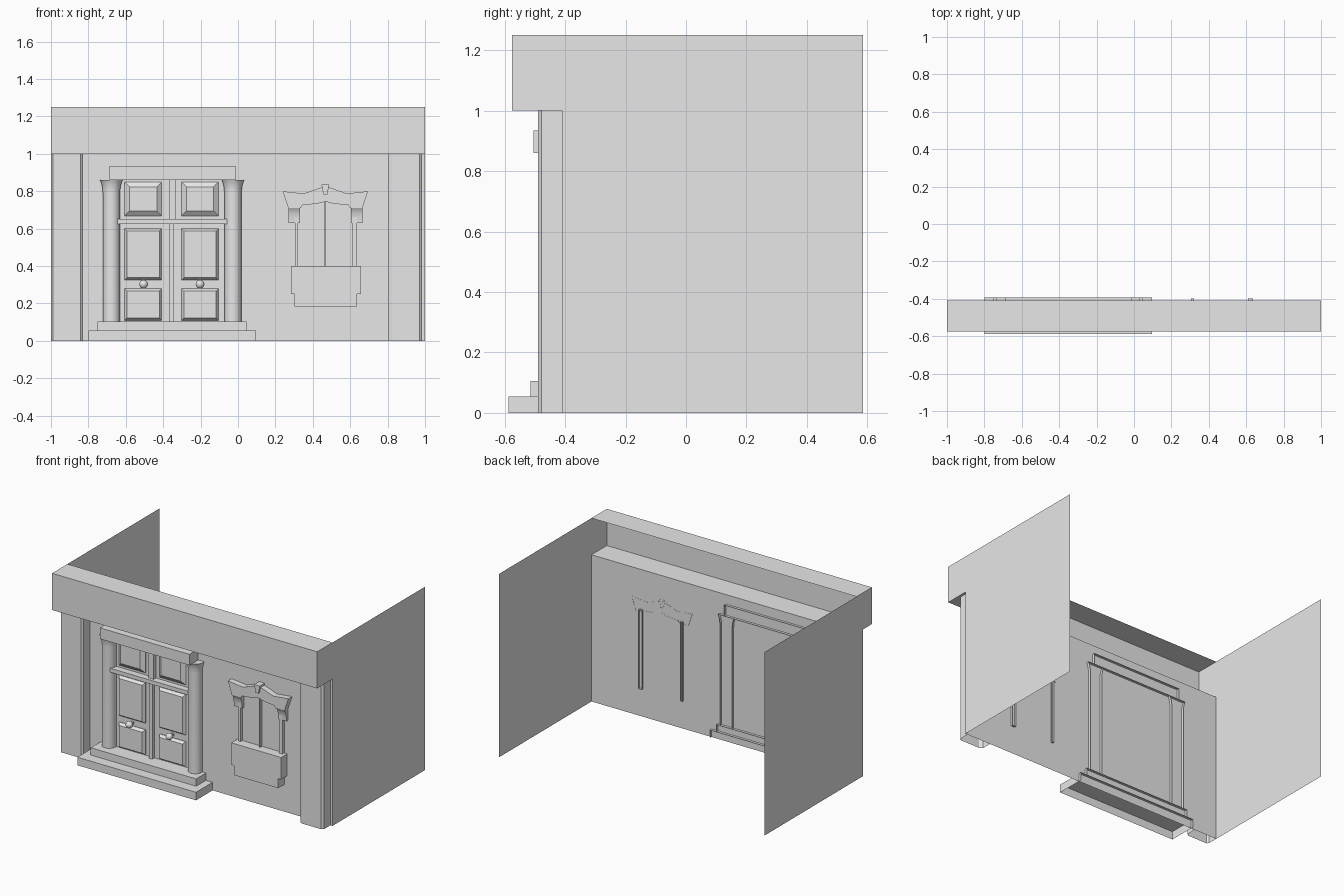
import bpy, bmesh, math

cube = bpy.data.objects.get("Cube")
if cube:
    bpy.data.objects.remove(cube, do_unlink=True)

grey = bpy.data.materials.new("plain_grey")
grey.use_nodes = True
grey.diffuse_color = (0.8, 0.8, 0.8, 1)
grey.node_tree.nodes["Principled BSDF"].inputs["Base Color"].default_value = (0.8, 0.8, 0.8, 1)

WALL = -0.41    # plane of the facade
POKE = -0.392   # open backs reach slightly through the wall


def finish(name, bm, smooth=False):
    bmesh.ops.recalc_face_normals(bm, faces=bm.faces)
    mesh = bpy.data.meshes.new(name)
    bm.to_mesh(mesh)
    bm.free()
    mesh.materials.append(grey)
    obj = bpy.data.objects.new(name, mesh)
    bpy.context.collection.objects.link(obj)
    if smooth:
        bpy.ops.object.select_all(action='DESELECT')
        obj.select_set(True)
        bpy.context.view_layer.objects.active = obj
        bpy.ops.object.shade_smooth_by_angle(angle=math.radians(40))
    return obj


def loft(name, rings, cap_first=False, cap_last=True, closed=True, smooth=False):
    """Skin between rings of points that all have the same count."""
    bm = bmesh.new()
    loops = [[bm.verts.new(p) for p in ring] for ring in rings]
    n = len(loops[0])
    for a, b in zip(loops, loops[1:]):
        for i in range(n if closed else n - 1):
            j = (i + 1) % n
            bm.faces.new((a[i], a[j], b[j], b[i]))
    if cap_first:
        bm.faces.new(loops[0])
    if cap_last:
        bm.faces.new(loops[-1])
    return finish(name, bm, smooth)


def rect(x0, x1, z0, z1, y, inset=0):
    return [(x0 + inset, y, z0 + inset), (x1 - inset, y, z0 + inset),
            (x1 - inset, y, z1 - inset), (x0 + inset, y, z1 - inset)]


def box(name, x0, x1, z0, z1, front, back=WALL, open_bottom=False):
    """Block with an open back."""
    obj = loft(name, [rect(x0, x1, z0, z1, back), rect(x0, x1, z0, z1, front)])
    if open_bottom:
        bm = bmesh.new()
        bm.from_mesh(obj.data)
        low = [f for f in bm.faces if f.normal.z < -0.9]
        bmesh.ops.delete(bm, geom=low, context='FACES_ONLY')
        bm.to_mesh(obj.data)
        bm.free()
    return obj


def panel(name, x0, x1, z0, z1, inset, lip, front):
    """Raised door panel with a bevelled border."""
    return loft(name, [rect(x0, x1, z0, z1, WALL), rect(x0, x1, z0, z1, lip),
                       rect(x0, x1, z0, z1, front, inset)])


def sheet(name, points):
    bm = bmesh.new()
    bm.faces.new([bm.verts.new(p) for p in points])
    return finish(name, bm)


def extrude_xz(name, outline, front, back):
    return loft(name, [[(x, back, z) for x, z in outline],
                       [(x, front, z) for x, z in outline]])


# Building shell: facade, side walls and hollow band open at the back
BAND, REAR, TOP = -0.575, 0.585, 1.25
sheet("front_wall", rect(-1, 1, 0, 1, WALL))
for side, x in (("left", 1), ("right", -1)):
    sheet(side + "_side_wall", [(x, WALL, 0), (x, REAR, 0), (x, REAR, TOP),
                                (x, BAND, TOP), (x, BAND, 1), (x, WALL, 1)])
band_profile = [(WALL, 1), (BAND, 1), (BAND, TOP), (WALL, TOP)]
loft("upper_band", [[(x, y, z) for y, z in band_profile] for x in (-1, 1)],
     cap_last=False, closed=False)

# Corner pilasters with chamfered edges
for side, a, b, c, d in (("right", -1, -0.99, -0.842, -0.829),
                         ("left", 0.805, 0.826, 0.97, 0.984)):
    plan = [(a, WALL), (a, -0.478), (b, -0.49), (c, -0.49), (d, -0.478), (d, WALL)]
    loft(side + "_pilaster", [[(x, y, z) for x, y in plan] for z in (0, 1)],
         cap_last=False, closed=False)

# Entrance steps and header
box("lower_step", -0.80, 0.095, 0, 0.055, -0.588, POKE, open_bottom=True)
box("upper_step", -0.75, 0.045, 0.055, 0.105, -0.515, POKE, open_bottom=True)
box("door_header", -0.687, -0.013, 0.86, 0.935, -0.505, POKE)

# Half-round columns with flared capitals
shaft = [(0.105, 0.046), (0.79, 0.046), (0.81, 0.047), (0.83, 0.05),
         (0.848, 0.055), (0.86, 0.06)]
STEPS = 16
for side, cx in (("right", -0.677), ("left", -0.027)):
    rings = []
    for z, r in shaft:
        arc = [math.pi + math.pi * i / STEPS for i in range(STEPS + 1)]
        ring = [(cx + r * math.cos(t), -0.42 + r * math.sin(t), z) for t in arc]
        rings.append([(cx - r, POKE, z)] + ring + [(cx + r, POKE, z)])
    loft(side + "_column", rings, closed=False, smooth=True)

# Double door: bars, raised panels and knobs
box("transom_bar", -0.645, -0.06, 0.625, 0.652, -0.455)
box("door_centre_bar", -0.366, -0.342, 0.105, 0.625, -0.435)
box("transom_centre_bar", -0.37, -0.332, 0.652, 0.86, -0.435)
for side, x0, x1, knob_x in (("right", -0.607, -0.408, -0.505),
                             ("left", -0.302, -0.104, -0.203)):
    panel(side + "_transom_panel", x0, x1, 0.668, 0.85, 0.026, -0.414, -0.435)
    panel(side + "_upper_panel", x0, x1, 0.325, 0.60, 0.013, -0.414, -0.432)
    panel(side + "_lower_panel", x0, x1, 0.11, 0.28, 0.013, -0.414, -0.432)
    bm = bmesh.new()
    bmesh.ops.create_uvsphere(bm, u_segments=16, v_segments=10, radius=0.023)
    bmesh.ops.translate(bm, verts=bm.verts, vec=(knob_x, -0.45, 0.303))
    finish(side + "_door_knob", bm, smooth=True)
    box(side + "_knob_stem", knob_x - 0.008, knob_x + 0.008, 0.295, 0.311, -0.44)

# Window posts and stepped planter
box("window_right_post", 0.305, 0.32, 0.19, 0.73, -0.43, -0.397)
box("window_left_post", 0.61, 0.636, 0.19, 0.73, -0.43, -0.397)
box("window_centre_post", 0.46, 0.468, 0.40, 0.745, -0.43)
box("planter", 0.283, 0.658, 0.25, 0.40, -0.476)
box("planter_base", 0.302, 0.636, 0.185, 0.25, -0.476)

# Window hood with keystone and curved brackets
half = [(0, 0.825), (0.03, 0.818), (0.115, 0.788), (0.228, 0.80),
        (0.198, 0.71), (0.132, 0.71), (0.122, 0.726), (0.04, 0.734), (0, 0.745)]
CX = 0.467
outline = [(CX + x, z) for x, z in half] + [(CX - x, z) for x, z in half[-2:0:-1]]
extrude_xz("window_hood", outline, -0.45, -0.409)
extrude_xz("keystone", [(CX - 0.021, 0.836), (CX + 0.021, 0.836),
                        (CX + 0.01, 0.782), (CX - 0.01, 0.782)], -0.462, -0.409)
curve = [(-0.409, 0.63), (-0.428, 0.63), (-0.429, 0.655), (-0.433, 0.68),
         (-0.44, 0.70), (-0.45, 0.715), (-0.409, 0.715)]
for side, s in (("left", 1), ("right", -1)):
    loft(side + "_bracket", [[(CX + s * x, y, z) for y, z in curve]
                             for x in (0.136, 0.198)], cap_first=True, smooth=True)
